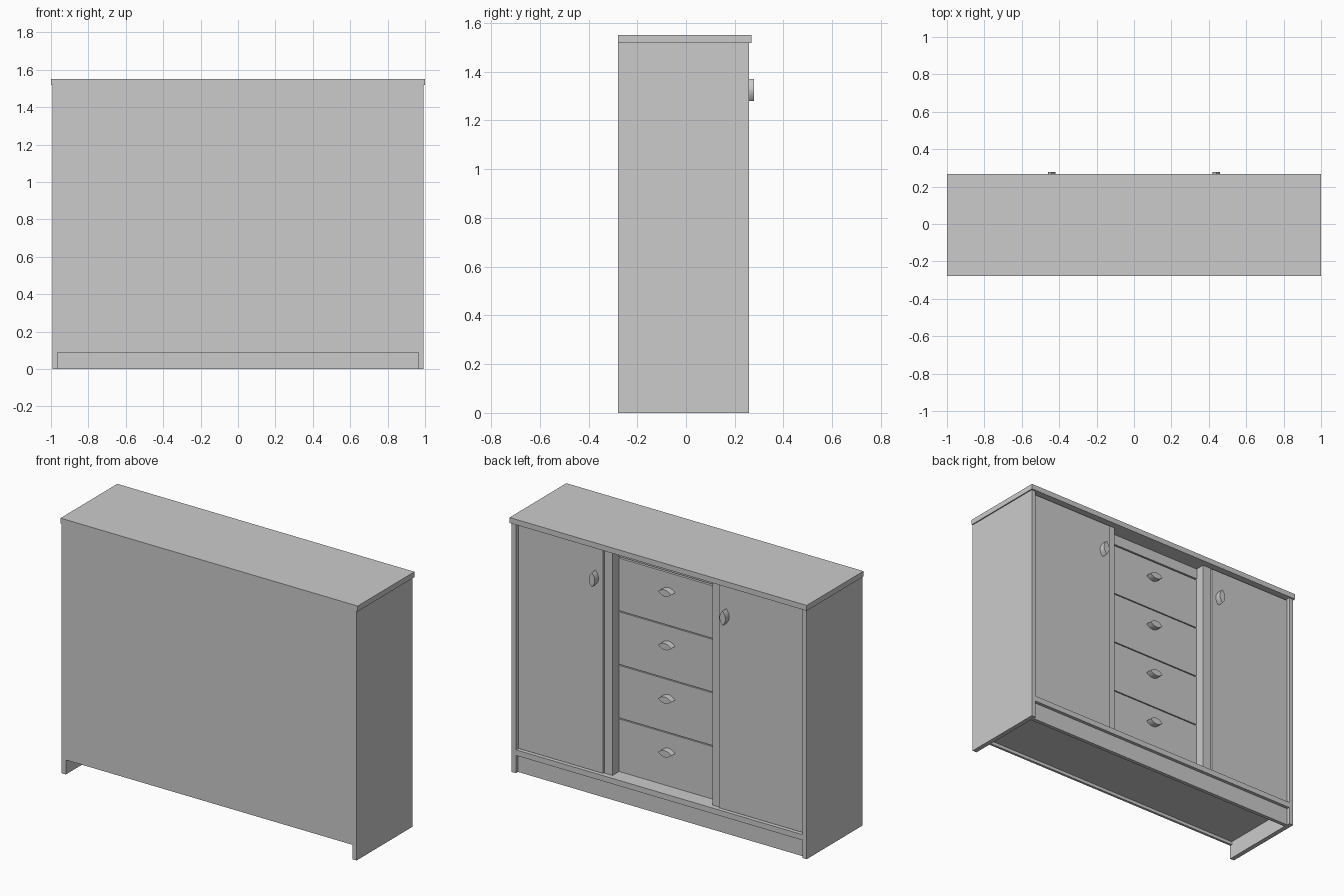
import bpy, bmesh, math

cube = bpy.data.objects.get("Cube")
if cube:
    bpy.data.objects.remove(cube, do_unlink=True)

# Single flat grey finish
grey = bpy.data.materials.new("light_grey")
grey.use_nodes = True
COLOUR = (0.6, 0.6, 0.6, 1)
grey.diffuse_color = COLOUR
grey.node_tree.nodes["Principled BSDF"].inputs["Base Color"].default_value = COLOUR


def add_object(name, bm):
    bmesh.ops.recalc_face_normals(bm, faces=bm.faces)
    mesh = bpy.data.meshes.new(name)
    bm.to_mesh(mesh)
    bm.free()
    mesh.materials.append(grey)
    obj = bpy.data.objects.new(name, mesh)
    bpy.context.collection.objects.link(obj)
    return obj


def box(name, x, y, z):
    """Box from (min, max) ranges on each axis."""
    bm = bmesh.new()
    bmesh.ops.create_cube(bm, size=1)
    for v in bm.verts:
        v.co = [(a + b) / 2 + c * (b - a) for (a, b), c in zip((x, y, z), v.co)]
    return add_object(name, bm)


def mirrored_box(name, x, y, z):
    box("left_" + name, x, y, z)
    box("right_" + name, (-x[1], -x[0]), y, z)


def knob(name, x, y, z, depth, upright):
    """Lens-shaped handle standing out from a panel towards +y."""
    half_long, half_wide, steps = 0.045, 0.02, 10
    outline = []
    for side in (1, -1):
        for i in range(steps):
            t = side * (2 * i / steps - 1)
            outline.append((t * half_long, side * half_wide * (1 - t * t)))
    bm = bmesh.new()
    verts = [bm.verts.new((x + b, y, z + a) if upright else (x + a, y, z + b))
             for a, b in outline]
    face = bm.faces.new(verts)
    moved = bmesh.ops.extrude_face_region(bm, geom=[face])["geom"]
    bmesh.ops.translate(bm, vec=(0, depth, 0),
                        verts=[g for g in moved if isinstance(g, bmesh.types.BMVert)])
    obj = add_object(name, bm)
    bpy.ops.object.select_all(action="DESELECT")
    obj.select_set(True)
    bpy.context.view_layer.objects.active = obj
    bpy.ops.object.shade_smooth_by_angle(angle=math.radians(30))


BACK, FACE = -0.278, 0.258
TOP, SHELF = 1.517, 0.142
INNER = 0.964          # inner side of the outer walls
DOOR_Y, DIVIDER_Y, DRAWER_Y = 0.241, 0.226, 0.168

# Carcass
box("top_board", (-1, 1), (BACK, 0.268), (TOP, 1.55))
mirrored_box("side_panel", (INNER, 0.993), (BACK, FACE), (0, TOP))
box("back_panel", (-INNER, INNER), (BACK, BACK + 0.015), (0.088, TOP))
box("bottom_shelf", (-INNER, INNER), (BACK + 0.015, FACE), (0.108, SHELF))
box("plinth", (-INNER, INNER), (0.215, 0.238), (0, 0.108))
mirrored_box("divider", (0.336, 0.4), (BACK + 0.015, DIVIDER_Y), (SHELF, TOP))

# Doors with upright knobs
mirrored_box("door", (0.39, INNER - 0.004), (DIVIDER_Y, DOOR_Y), (SHELF + 0.004, 1.506))
for side, sign in (("left", 1), ("right", -1)):
    knob(side + "_door_knob", sign * 0.44, DOOR_Y, 1.325, 0.037, True)

# Drawers behind the dividers, with a rail above
box("drawer_rail", (-0.336, 0.336), (DRAWER_Y - 0.02, DRAWER_Y), (1.452, TOP))
height = (1.446 - SHELF) / 4
for i in range(4):
    z = SHELF + i * height
    box(f"drawer_front_{i + 1}", (-0.333, 0.333), (DRAWER_Y - 0.02, DRAWER_Y),
        (z + 0.003, z + height - 0.003))
    knob(f"drawer_knob_{i + 1}", 0, DRAWER_Y, z + height / 2 + 0.05, 0.037, False)
